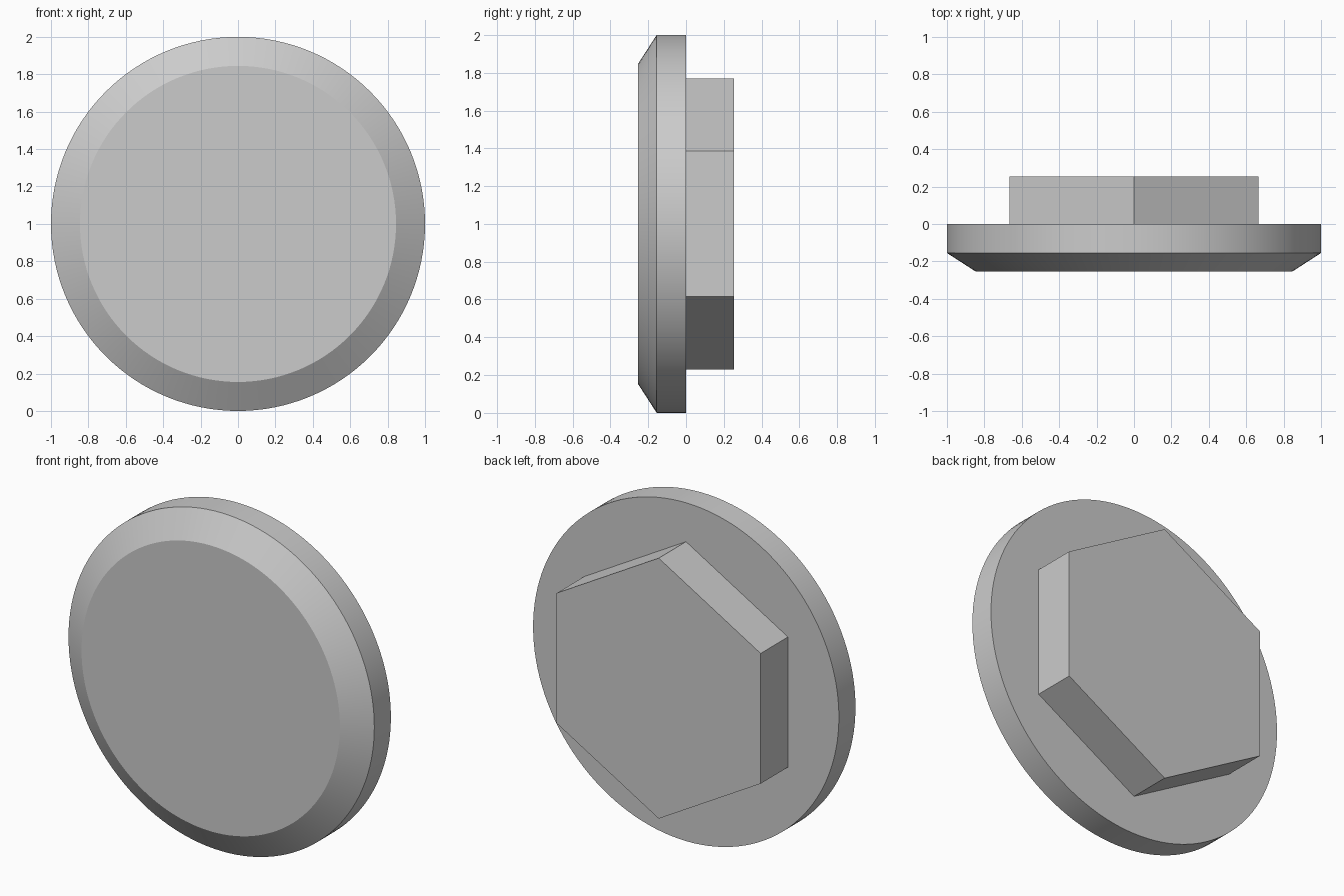
import bpy, bmesh, math

if "Cube" in bpy.data.objects:
    bpy.data.objects.remove(bpy.data.objects["Cube"])

CENTRE_Z = 1.0


def prism(name, rings, sides):
    """Closed solid along y, skinned through (y, radius) rings, first corner at the top."""
    bm = bmesh.new()
    loops = []
    for y, r in rings:
        loops.append([bm.verts.new((r * math.sin(2 * math.pi * i / sides), y,
                                    CENTRE_Z + r * math.cos(2 * math.pi * i / sides)))
                      for i in range(sides)])
    for a, b in zip(loops, loops[1:]):
        for i in range(sides):
            j = (i + 1) % sides
            bm.faces.new((a[i], a[j], b[j], b[i]))
    bm.faces.new(loops[0])
    bm.faces.new(loops[-1])
    bmesh.ops.recalc_face_normals(bm, faces=bm.faces)
    mesh = bpy.data.meshes.new(name)
    bm.to_mesh(mesh)
    bm.free()
    obj = bpy.data.objects.new(name, mesh)
    bpy.context.collection.objects.link(obj)
    return obj


# Round disc with a chamfered front rim
disc = prism("chamfered_disc", [(-0.255, 0.845), (-0.155, 1.0), (0.0, 1.0)], 128)
bpy.context.view_layer.objects.active = disc
disc.select_set(True)
bpy.ops.object.shade_smooth_by_angle(angle=math.radians(25))

# Hexagonal boss on the back, seated slightly into the disc
prism("hex_boss", [(-0.02, 0.77), (0.255, 0.77)], 6)
